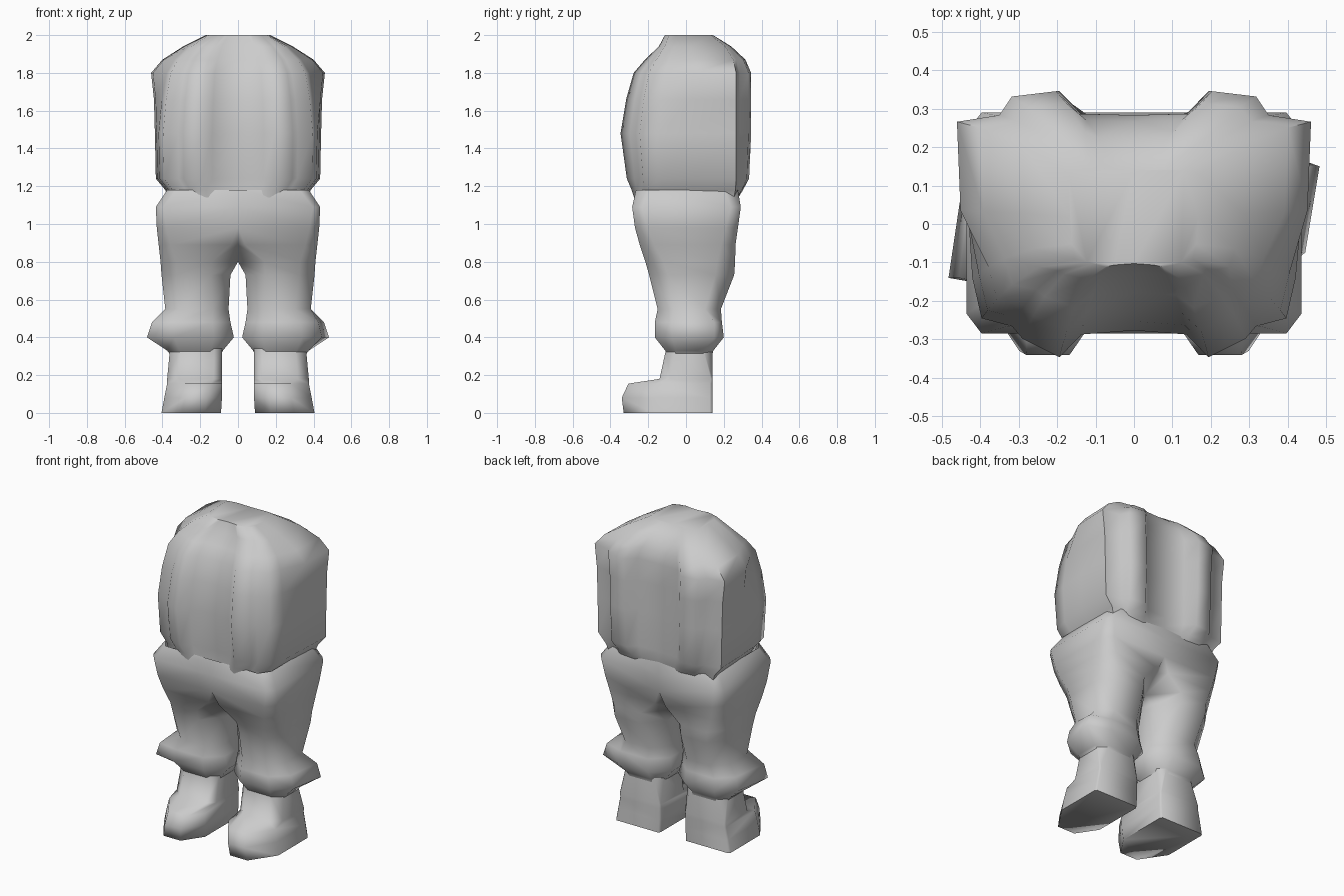
import bpy, bmesh
from math import radians

if "Cube" in bpy.data.objects:
    bpy.data.objects.remove(bpy.data.objects["Cube"])


def loft(bm, rings, cap_end=False):
    """Bridge a list of equal-length closed rings with quads."""
    vs = [[bm.verts.new(p) for p in r] for r in rings]
    n = len(rings[0])
    for a, b in zip(vs, vs[1:]):
        for i in range(n):
            j = (i + 1) % n
            quad = (a[i], a[j], b[j], b[i])
            # leave the shared centre plane open so both halves weld
            if all(abs(v.co.x) < 1e-4 for v in quad):
                continue
            bm.faces.new(quad)
    if cap_end:
        bm.faces.new(vs[-1])


def finish(bm, name, angle):
    bmesh.ops.remove_doubles(bm, verts=bm.verts, dist=0.0005)
    bmesh.ops.recalc_face_normals(bm, faces=bm.faces)
    me = bpy.data.meshes.new(name)
    bm.to_mesh(me)
    bm.free()
    ob = bpy.data.objects.new(name, me)
    bpy.context.collection.objects.link(ob)
    bpy.ops.object.select_all(action='DESELECT')
    ob.select_set(True)
    bpy.context.view_layer.objects.active = ob
    bpy.ops.object.shade_smooth_by_angle(angle=radians(angle))
    return ob


# Padded jacket: half cross-section (x, y, ridge height), front to back
HALF = [(0, -.79, 0), (.31, -.82, 0), (.44, -.86, .13), (.66, -.80, .05),
        (.72, -.76, 0), (.90, -.70, 0), (.955, -.40, 0), (.98, .10, 0), (1, .77, 0),
        (.76, .82, 0), (.69, .83, .13), (.44, .84, .16), (.31, .83, 0), (0, .82, 0)]
# z, half width, front depth, back depth, ridge strength, front corner taper
JACKET = [(1.14, .37, .32, .33, 0, 1), (1.18, .385, .32, .34, .3, 1),
          (1.24, .435, .325, .345, .8, 1), (1.48, .44, .35, .345, 1, 1),
          (1.66, .445, .32, .345, 1, .95), (1.80, .46, .28, .345, 1, .86),
          (1.87, .40, .225, .325, .8, .88), (1.94, .29, .16, .27, .3, .95),
          (2.0, .17, .13, .17, 0, 1)]


def jacket_ring(z, w, f, b, r, taper):
    right = [(x * w * (taper if y < -.3 else 1),
              (y - k * r) * f if y < 0 else (y + k * r) * b, z)
             for x, y, k in HALF]
    return right + [(-x, y, z) for x, y, z in right[-2:0:-1]]


bm = bmesh.new()
loft(bm, [jacket_ring(*lv) for lv in JACKET], cap_end=True)
finish(bm, "padded_jacket", 68)

# Trousers and boots: z, inner x, outer x, front y, back y, inner cut, outer cut
TROUSERS = [(1.18, 0, .375, -.265, .275, 0, .13), (1.09, 0, .435, -.285, .29, 0, .09),
            (.98, 0, .43, -.27, .275, 0, .12), (.89, 0, .42, -.245, .262, .09, .15),
            (.80, 0, .41, -.215, .26, .34, .20), (.73, .04, .405, -.195, .255, .28, .22),
            (.55, .05, .385, -.15, .185, .25, .25), (.48, .04, .425, -.165, .19, .25, .25),
            (.40, .022, .445, -.165, .20, .25, .25), (.33, .08, .375, -.11, .145, .22, .22),
            (.31, .09, .36, -.10, .14, .2, .2)]
BOOT = [(.34, .085, .36, -.105, .14, .15, .2), (.18, .085, .375, -.14, .14, .15, .2),
        (.155, .085, .375, -.305, .14, .2, .33), (.08, .085, .39, -.34, .14, .27, .36),
        (.0, .09, .405, -.33, .14, .27, .34)]
FLARE = {.40: .482, .48: .455}           # outermost x of the cuff


def limb_ring(side, z, xi, xo, f, b, ci, co):
    w, d = xo - xi, b - f
    sharp = f < -.1 and z <= .2           # boots have square heels
    back, iback = (.03, .03) if sharp else (co, ci)
    ring = [[xi + ci * w, f], [xo - co * w, f], [xo, f + co * d], [xo, b - back * d],
            [xo - back * w, b], [xi + iback * w, b], [xi, b - iback * d], [xi, f + ci * d]]
    # flared cuff: forward on one leg, backward on the other
    if z in FLARE:
        ring[2 if side < 0 else 3] = [FLARE[z], -.14 if side < 0 else .15]
    return [(side * x, y, z) for x, y in ring]


bm = bmesh.new()
for side in (-1, 1):
    loft(bm, [limb_ring(side, *lv) for lv in TROUSERS])
finish(bm, "trousers", 80)

for side, label in ((-1, "left"), (1, "right")):
    bm = bmesh.new()
    loft(bm, [limb_ring(side, *lv) for lv in BOOT], cap_end=True)
    finish(bm, label + "_boot", 85)
